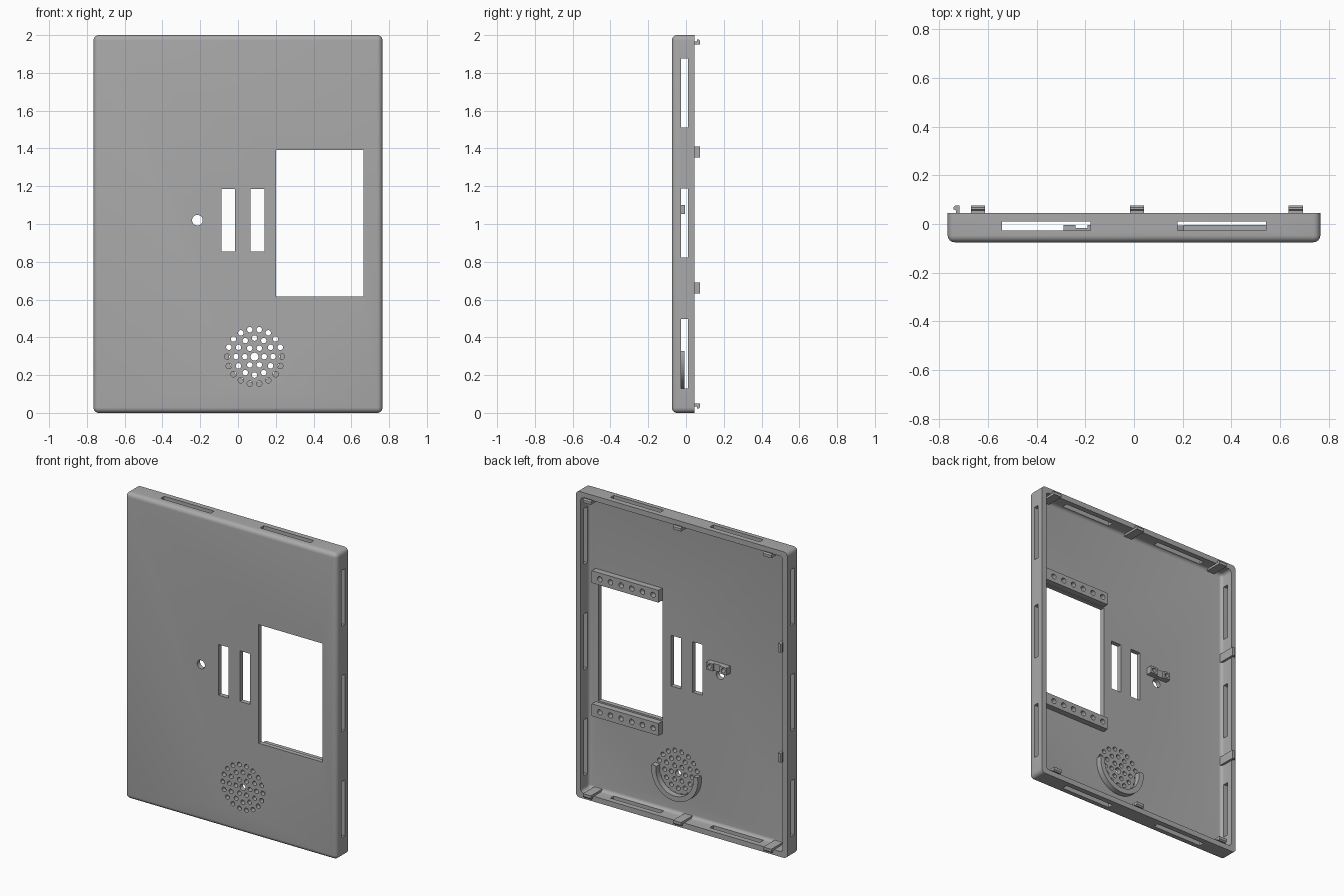
import bpy, bmesh
from math import sin, cos, pi, radians
from mathutils import Matrix, Vector

if "Cube" in bpy.data.objects:
    bpy.data.objects.remove(bpy.data.objects["Cube"])

grey = bpy.data.materials.new("plain grey")
grey.use_nodes = True
grey.diffuse_color = (0.4, 0.4, 0.4, 1)
grey.node_tree.nodes["Principled BSDF"].inputs["Base Color"].default_value = (0.4, 0.4, 0.4, 1)

W, H = 0.765, 2.0                       # half width, height
FRONT, FLOOR, RIM, TIP = -0.075, -0.045, 0.045, 0.075
WALL = 0.035
PAD = -0.005                            # height of the inner mounts


def add_box(bm, x0, x1, y0, y1, z0, z1):
    size = Matrix.Diagonal((x1 - x0, y1 - y0, z1 - z0, 1))
    place = Matrix.Translation(((x0 + x1) / 2, (y0 + y1) / 2, (z0 + z1) / 2))
    return bmesh.ops.create_cube(bm, size=1, matrix=place @ size)["verts"]


def add_hole(bm, x, z, r, y0, y1, sides=20):
    place = Matrix.Translation((x, (y0 + y1) / 2, z)) @ Matrix.Rotation(pi / 2, 4, "X")
    bmesh.ops.create_cone(bm, cap_ends=True, segments=sides, radius1=r, radius2=r,
                          depth=y1 - y0, matrix=place)


def add_prism(bm, points, move):
    face = bm.faces.new([bm.verts.new(p) for p in points])
    out = bmesh.ops.extrude_face_region(bm, geom=[face])["geom"]
    bmesh.ops.translate(bm, vec=move, verts=[g for g in out if isinstance(g, bmesh.types.BMVert)])
    bmesh.ops.recalc_face_normals(bm, faces=bm.faces[:])


def round_box(bm, radius, back):
    # round every edge that is not on the open back
    edges = [e for e in bm.edges if any(v.co.y < back - 0.001 for v in e.verts)]
    bmesh.ops.bevel(bm, geom=edges, offset=radius, segments=6, profile=0.5, affect="EDGES")


def finish(bm, name):
    mesh = bpy.data.meshes.new(name)
    bm.to_mesh(mesh)
    bm.free()
    ob = bpy.data.objects.new(name, mesh)
    bpy.context.collection.objects.link(ob)
    mesh.materials.append(grey)
    return ob


def cut(ob, bm):
    tool = finish(bm, "cutter")
    mod = ob.modifiers.new("cut", "BOOLEAN")
    mod.operation, mod.solver, mod.object = "DIFFERENCE", "EXACT", tool
    bpy.context.view_layer.objects.active = ob
    bpy.ops.object.modifier_apply(modifier=mod.name)
    bpy.data.objects.remove(tool)


def smooth(ob):
    bpy.ops.object.select_all(action="DESELECT")
    ob.select_set(True)
    bpy.context.view_layer.objects.active = ob
    bpy.ops.object.shade_smooth_by_angle(angle=radians(30))


# Hollow tray with rounded front edges
bm = bmesh.new()
add_box(bm, -W, W, FRONT, RIM, 0, H)
round_box(bm, 0.028, RIM)
case = finish(bm, "case")
bm = bmesh.new()
add_box(bm, WALL - W, W - WALL, FLOOR, 0.1, WALL, H - WALL)
round_box(bm, 0.022, 0.1)
cut(case, bm)

# Front openings: window, two slots, small round hole
bm = bmesh.new()
through = (FRONT - 0.05, FLOOR + 0.02)
for x0, x1, z0, z1 in ((0.2, 0.665, 0.617, 1.392), (-0.087, -0.016, 0.854, 1.185),
                       (0.066, 0.14, 0.854, 1.185)):
    add_box(bm, x0, x1, *through, z0, z1)
add_hole(bm, -0.215, 1.02, 0.028, *through, 32)

# Speaker grille holes in concentric rings
SX, SZ = 0.0875, 0.298
add_hole(bm, SX, SZ, 0.021, *through)
for ring, r in enumerate((0.051, 0.098, 0.145), 1):
    for i in range(6 * ring):
        a = 2 * pi * i / (6 * ring)
        add_hole(bm, SX + r * cos(a), SZ + r * sin(a), 0.0145, *through)

# Vent slots through the four walls
vent = (-0.026, 0.01)
for x in (-W, W):
    for z in (0.313, 1.005, 1.693):
        add_box(bm, x - 0.06, x + 0.06, *vent, z - 0.183, z + 0.183)
for z in (0, H):
    for x in (-0.36, 0.36):
        add_box(bm, x - 0.181, x + 0.181, *vent, z - 0.06, z + 0.06)
cut(case, bm)
smooth(case)

# Drilled mounting rails above and below the window
for name, z in (("upper_rail", 1.437), ("lower_rail", 0.567)):
    bm = bmesh.new()
    add_box(bm, 0.203, 0.685, FLOOR - 0.002, PAD, z - 0.04, z + 0.04)
    rail = finish(bm, name)
    bm = bmesh.new()
    for i in range(6):
        add_hole(bm, 0.23 + 0.077 * i + 0.012, z, 0.017, FLOOR + 0.005, PAD + 0.02)
    cut(rail, bm)
    smooth(rail)

# Small two-hole mount above the round hole
bm = bmesh.new()
add_box(bm, -0.29, -0.14, FLOOR - 0.002, PAD, 1.053, 1.1)
mount = finish(bm, "small_mount")
bm = bmesh.new()
add_box(bm, -0.24, -0.19, PAD - 0.012, PAD + 0.02, 1.03, 1.12)
for x in (-0.265, -0.165):
    add_hole(bm, x, 1.077, 0.014, FLOOR + 0.005, PAD + 0.02)
cut(mount, bm)
smooth(mount)

# Half-round speaker cradle
bm = bmesh.new()
angles = [radians(170 + 200 * i / 32) for i in range(33)]
outline = [(r, a) for r, seq in ((0.168, angles), (0.135, angles[::-1])) for a in seq]
add_prism(bm, [(SX + r * cos(a), FLOOR - 0.002, SZ + r * sin(a)) for r, a in outline],
          (0, PAD - FLOOR, 0))
smooth(finish(bm, "speaker_cradle"))

# Snap clips: a post on the inner wall with an outward hook at the tip
hook = [(-0.014, FLOOR - 0.002), (0.001, FLOOR - 0.002), (0.001, 0.056), (0.012, 0.06),
        (0.012, 0.068), (0.004, TIP), (-0.014, TIP)]


def clip(name, where, turn):
    bm = bmesh.new()
    add_prism(bm, [(-0.029, y, out) for out, y in hook], (0.058, 0, 0))
    bm.transform(Matrix.Translation(where) @ Matrix.Rotation(turn, 4, "Y"))
    finish(bm, name)


for i, x in enumerate((-0.64, 0.012, 0.664), 1):
    clip(f"top_clip_{i}", Vector((x, 0, H - WALL)), 0)
    clip(f"bottom_clip_{i}", Vector((x, 0, WALL)), pi)
for i, z in enumerate((0.662, 1.38), 1):
    clip(f"side_clip_{i}", Vector((WALL - W, 0, z)), -pi / 2)
